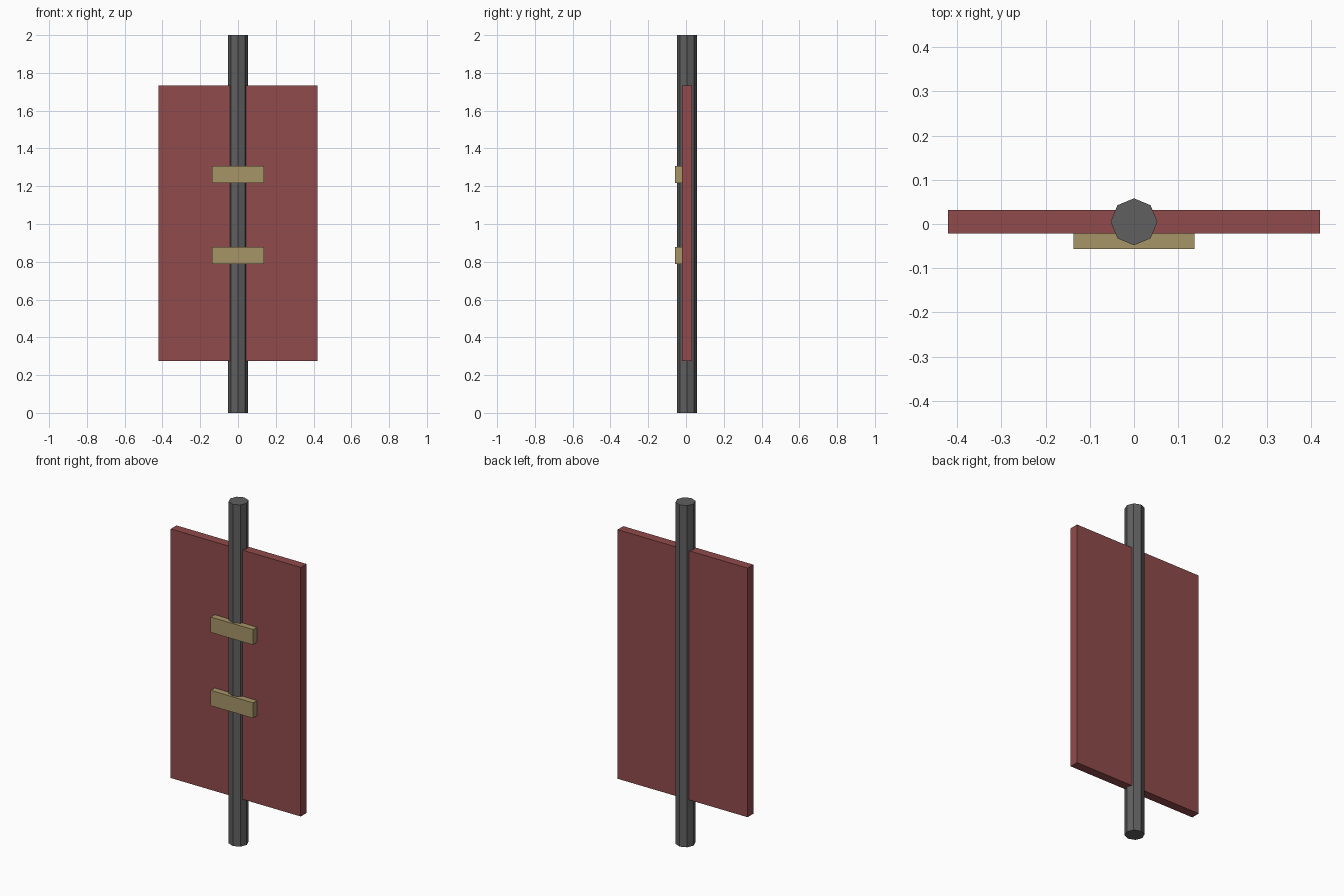
import bpy

if "Cube" in bpy.data.objects:
    bpy.data.objects.remove(bpy.data.objects["Cube"])


def material(name, color):
    mat = bpy.data.materials.new(name)
    mat.diffuse_color = (*color, 1)
    mat.use_nodes = True
    mat.node_tree.nodes["Principled BSDF"].inputs["Base Color"].default_value = mat.diffuse_color
    return mat


def box(name, lo, hi, mat):
    """Box between two opposite corners."""
    bpy.ops.mesh.primitive_cube_add(size=1, location=[(a + b) / 2 for a, b in zip(lo, hi)])
    ob = bpy.context.object
    ob.name = name
    ob.scale = [b - a for a, b in zip(lo, hi)]
    bpy.ops.object.transform_apply(location=False, rotation=False, scale=True)
    ob.data.materials.append(mat)
    return ob


dark_grey = material("dark_metal", (0.115, 0.115, 0.115))
red = material("red_panel", (0.28, 0.07, 0.07))
tan = material("tan_bracket", (0.39, 0.30, 0.14))

# Octagonal pole
bpy.ops.mesh.primitive_cylinder_add(vertices=8, radius=0.053, depth=2, location=(0, 0.005, 1))
pole = bpy.context.object
pole.name = "pole"
pole.data.materials.append(dark_grey)

# Flat panel around the pole
box("panel", (-0.421, -0.021, 0.275), (0.421, 0.032, 1.733), red)

# Two brackets clamping the pole to the panel front
for name, z in (("lower_bracket", 0.833), ("upper_bracket", 1.262)):
    box(name, (-0.137, -0.057, z - 0.045), (0.137, -0.015, z + 0.045), tan)
